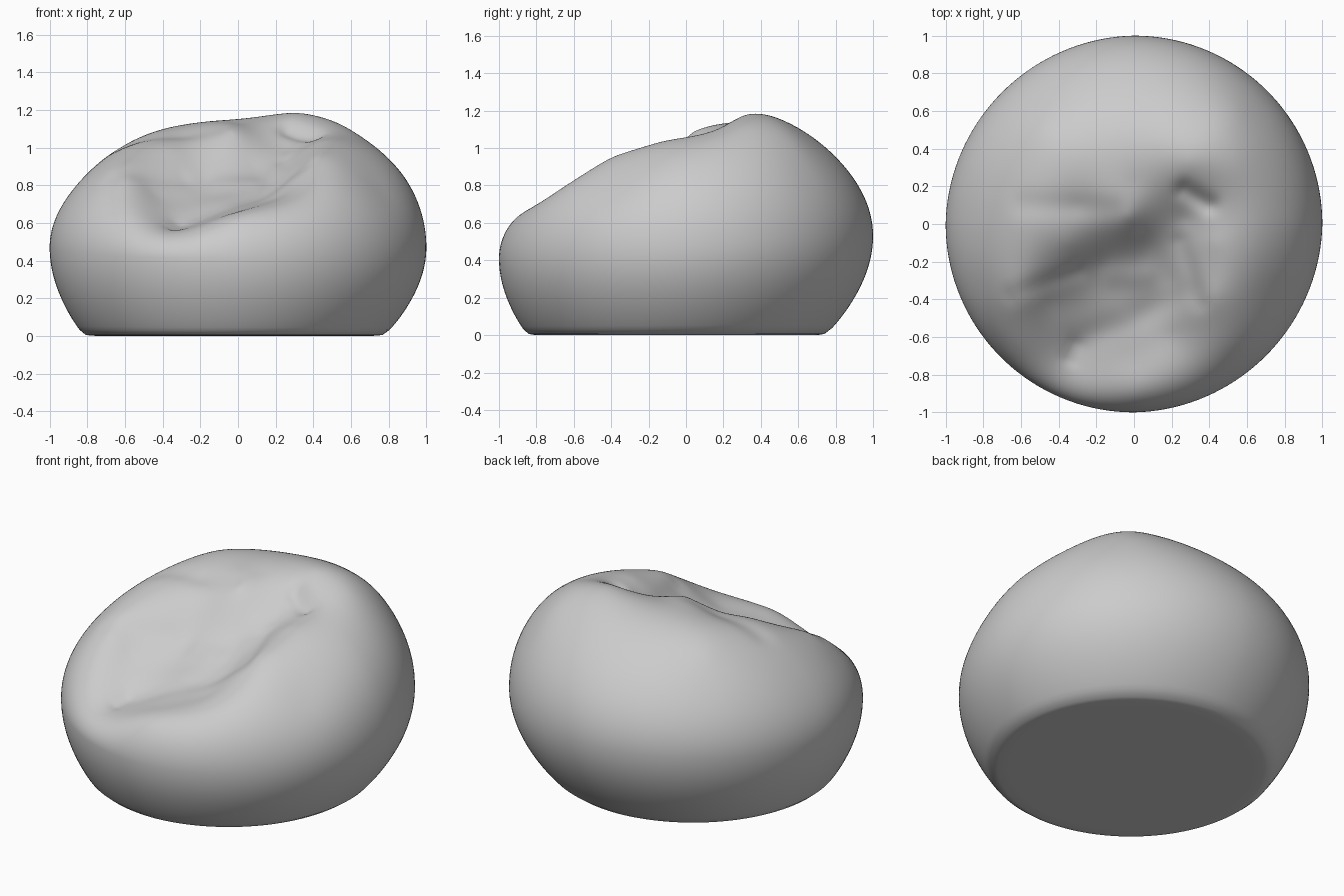
import bpy, bmesh, math
from mathutils import Vector

if "Cube" in bpy.data.objects:
    bpy.data.objects.remove(bpy.data.objects["Cube"])

SEG = 144

# Key heights read off the sagging top: x, y, z
KEYS = [
    (.3, .33, 1.18), (.55, .33, 1.12), (.8, .1, .94), (.55, .6, 1.0), (.05, .5, 1.14),
    (-.5, .5, 1.02), (0, .8, .95), (0, .22, 1.13), (-.58, .08, 1.02), (-.82, 0, .84),
    (-.3, .1, 1.07), (-.03, .04, 1.09), (-.35, -.1, .99), (-.62, -.38, .86), (-.8, -.35, .75),
    (.27, .03, .99), (.08, -.12, .9), (-.18, -.22, .83), (-.45, -.42, .76),
    (0, -.3, .79), (-.05, -.5, .71), (-.3, -.55, .65), (-.33, -.72, .57), (0, -.75, .66),
    (.2, -.6, .73), (.2, -.3, .82), (.4, -.4, .94), (.43, -.1, 1.03), (.44, .12, 1.08),
    (.5, -.65, .79), (.3, -.8, .7), (.65, -.3, .93), (.78, -.42, .75), (0, -.92, .61),
    (-.6, -.65, .65), (.72, .3, 1.0), (.35, .6, 1.09), (0, .92, .8), (.65, .65, .83),
    (-.6, .65, .83), (.92, 0, .78), (-.93, .05, .7),
]
# Fabric folds: start x, y, end x, y, depth, width
FOLDS = [
    (-.58, .1, -.1, .08, -.012, .07), (.27, .18, .4, .1, -.03, .05),
    (-.1, -.27, .06, -.27, .012, .07), (.25, -.1, .36, -.42, -.012, .05),
    (-.31, -.64, -.34, -.72, -.01, .035), (-.65, -.38, -.3, -.25, -.012, .05),
    (-.28, -.62, .28, -.38, -.018, .08),
]


def waist(y):
    return .47 + .06 * y


def dome(x, y):
    return math.sqrt(max(0, 1 - math.hypot(x, y) ** 2.3))


def kernel(dx, dy):
    d = dx * dx + dy * dy
    return d * math.log(d) if d > 1e-12 else 0.0


def solve(a, b):
    n = len(b)
    m = [row[:] + [v] for row, v in zip(a, b)]
    for i in range(n):
        p = max(range(i, n), key=lambda k: abs(m[k][i]))
        m[i], m[p] = m[p], m[i]
        for k in range(i + 1, n):
            f = m[k][i] / m[i][i]
            if f:
                m[k] = [u - f * v for u, v in zip(m[k], m[i])]
    x = [0.0] * n
    for i in reversed(range(n)):
        x[i] = (m[i][n] - sum(m[i][j] * x[j] for j in range(i + 1, n))) / m[i][i]
    return x


# Smooth surface through the key heights, relative to a round dome
n = len(KEYS)
rows, rhs = [], []
for i, (x, y, z) in enumerate(KEYS):
    row = [kernel(x - u, y - v) for u, v, _ in KEYS] + [1, x, y]
    row[i] += .002
    rows.append(row)
    rhs.append((z - waist(y)) / dome(x, y))
for f in (lambda k: 1, lambda k: k[0], lambda k: k[1]):
    rows.append([f(k) for k in KEYS] + [0, 0, 0])
    rhs.append(0)
W = solve(rows, rhs)


def top_height(x, y):
    s = W[n] + W[n + 1] * x + W[n + 2] * y
    s += sum(w * kernel(x - k[0], y - k[1]) for w, k in zip(W, KEYS))
    z = waist(y) + max(s, .15) * dome(x, y)
    p = Vector((x, y))
    for ax, ay, bx, by, depth, width in FOLDS:
        a, d = Vector((ax, ay)), Vector((bx - ax, by - ay))
        t = min(1, max(0, (p - a).dot(d) / d.length_squared))
        z += depth * math.exp(-((p - a - d * t).length / width) ** 2)
    return z


def ring(bm, fn):
    return [bm.verts.new(fn(math.cos(a), math.sin(a)))
            for a in (2 * math.pi * i / SEG for i in range(SEG))]


bm = bmesh.new()
rings = []

# Flat base with a rounded edge, then the bulging side up to the waist
for r, z in ((.7, 0), (.76, .001), (.79, .006)):
    rings.append(ring(bm, lambda c, s: (r * c - .02, r * s - .05, z)))
for k in range(1, 25):
    q = .03 + .97 * k / 24
    r = .79 + .21 * math.sin(q * math.pi / 2) ** .82
    rings.append(ring(bm, lambda c, s: (r * c - .02 * (1 - q) ** 2, r * s - .05 * (1 - q) ** 2,
                                        q * waist(s))))

# Sagging top from the waist to the middle
for k in range(1, 80):
    r = math.cos(k / 80 * math.pi / 2)
    rings.append(ring(bm, lambda c, s: (r * c, r * s, top_height(r * c, r * s))))

for a, b in zip(rings, rings[1:]):
    for i in range(SEG):
        j = (i + 1) % SEG
        bm.faces.new((a[i], a[j], b[j], b[i]))
bm.faces.new(rings[0][::-1])
tip = bm.verts.new((0, 0, top_height(0, 0)))
for i in range(SEG):
    bm.faces.new((rings[-1][i], rings[-1][(i + 1) % SEG], tip))

# The outline is slightly pulled in along one diagonal
for v in bm.verts:
    f = 1 - .01 * max(0, -math.sin(2 * math.atan2(v.co.y, v.co.x)))
    v.co.x *= f
    v.co.y *= f

mesh = bpy.data.meshes.new("beanbag_seat")
bm.to_mesh(mesh)
bm.free()
bag = bpy.data.objects.new("beanbag_seat", mesh)
bpy.context.collection.objects.link(bag)
mesh.shade_smooth()
